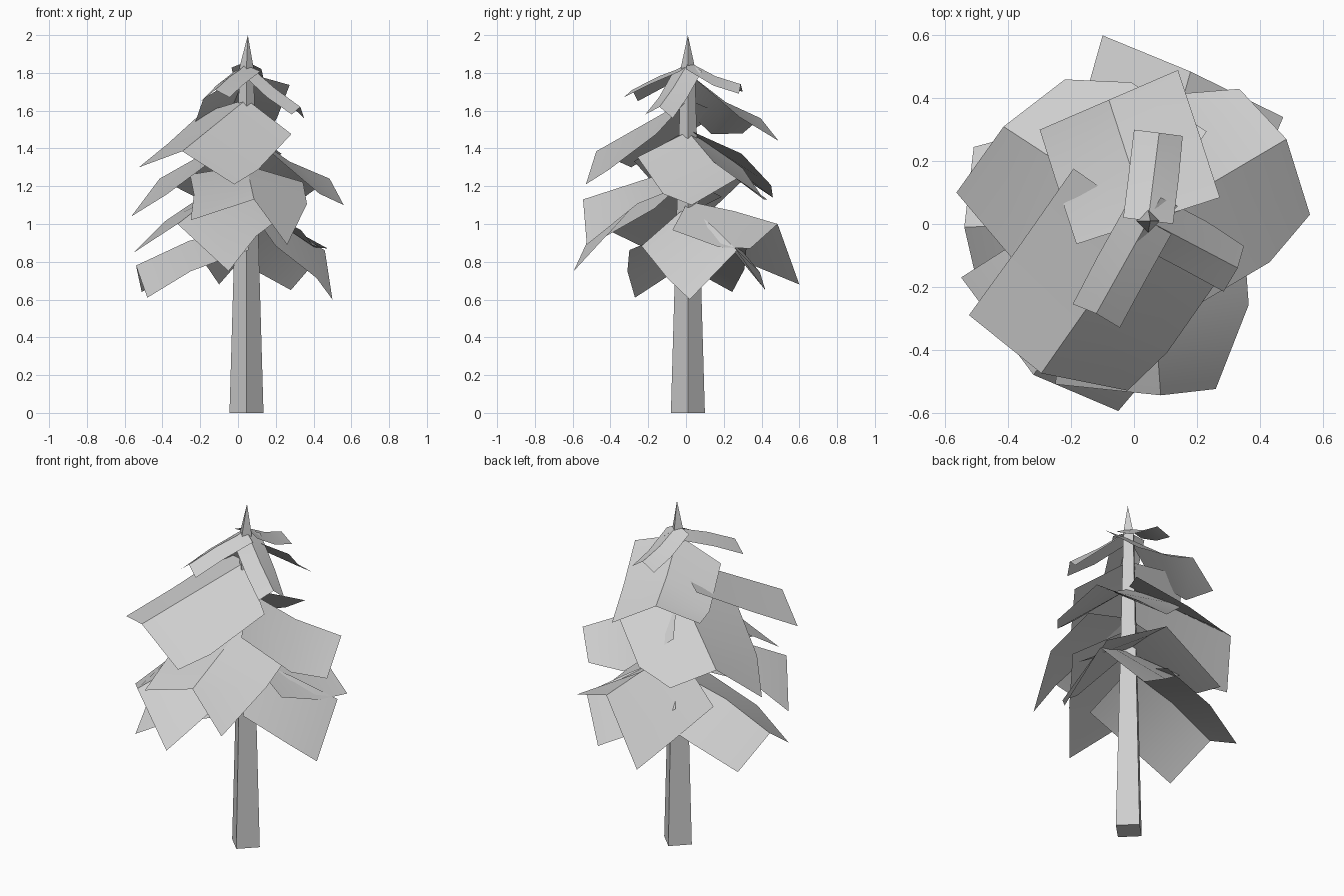
import bpy
import bmesh
from math import radians, pi
from mathutils import Vector, Matrix

default = bpy.data.objects.get("Cube")
if default:
    bpy.data.objects.remove(default, do_unlink=True)

AXIS = Vector((0.045, 0.01, 0))
COLOUR = (0.62, 0.62, 0.62, 1)

grey = bpy.data.materials.new("pale_grey")
grey.use_nodes = True
grey.diffuse_color = COLOUR
grey.node_tree.nodes["Principled BSDF"].inputs["Base Color"].default_value = COLOUR


def finish(name, bm):
    """Turn a bmesh into a named, shaded object."""
    mesh = bpy.data.meshes.new(name)
    bm.to_mesh(mesh)
    bm.free()
    mesh.materials.append(grey)
    obj = bpy.data.objects.new(name, mesh)
    bpy.context.collection.objects.link(obj)
    bpy.ops.object.select_all(action='DESELECT')
    obj.select_set(True)
    bpy.context.view_layer.objects.active = obj
    bpy.ops.object.shade_smooth_by_angle(angle=radians(25))


def make_trunk():
    """Four-sided tapering trunk ending in a sharp spike."""
    bm = bmesh.new()
    rings = []
    for radius, z in ((0.09, 0), (0.064, 0.9), (0.037, 1.83)):
        ring = []
        for side in range(4):
            arm = Matrix.Rotation(side * pi / 2, 3, 'Z') @ Vector((radius, 0, z))
            ring.append(bm.verts.new(AXIS + arm))
        rings.append(ring)
    tip = bm.verts.new(AXIS + Vector((0.007, 0, 2)))
    bm.faces.new(rings[0])
    for side in range(4):
        after = (side + 1) % 4
        for low, high in zip(rings, rings[1:]):
            bm.faces.new((low[side], low[after], high[after], high[side]))
        bm.faces.new((rings[-1][side], rings[-1][after], tip))
    bmesh.ops.recalc_face_normals(bm, faces=bm.faces[:])
    finish("trunk", bm)


def make_branch(name, root_z, half, drops, lift, ridge, wing_a, wing_b):
    """Folded sheet: a ridge from trunk to tip, with a drooping wing each side.
    The inner rows are square to the ridge; the tip row is skewed."""
    bm = bmesh.new()
    root = AXIS + Vector((0, 0, root_z))
    ridge = Vector(ridge)
    across = (ridge - root).cross(Vector((0, 0, 1))).normalized() * half
    tip_a, tip_b = Vector(wing_a) - ridge, Vector(wing_b) - ridge
    if tip_a.dot(across) < 0:
        across.negate()
    down_a, down_b = (Vector((0, 0, -drop)) for drop in drops)
    rows = []
    for t, bump, off_a, off_b in (
            (0, 0, across + down_a * 0.8, -across + down_b * 0.8),
            (0.52, lift, across + down_a, -across + down_b),
            (1, 0, tip_a, tip_b)):
        spine = root.lerp(ridge, t) + Vector((0, 0, bump))
        rows.append([bm.verts.new(spine + off) for off in (off_a, Vector(), off_b)])
    for inner, outer in zip(rows, rows[1:]):
        for i in range(2):
            bm.faces.new((inner[i], inner[i + 1], outer[i + 1], outer[i]))
    # Keep every sheet facing the sky
    bm.normal_update()
    if sum(face.normal.z for face in bm.faces) < 0:
        bmesh.ops.reverse_faces(bm, faces=bm.faces[:])
    finish(name, bm)


make_trunk()

# Crown: three narrow sprigs
make_branch("top_sprig_back", 1.86, .08, (.04, .05), -.015,
            (.08, .29, 1.74), (0, .3, 1.7), (.155, .28, 1.69))
make_branch("top_sprig_front", 1.84, .085, (.05, .04), .01,
            (-.12, -.285, 1.71), (-.195, -.255, 1.65), (-.045, -.33, 1.67))
make_branch("top_sprig_left", 1.85, .085, (.05, .05), -.01,
            (.33, -.14, 1.62), (.285, -.215, 1.58), (.35, -.07, 1.56))

# Upper boughs
make_branch("upper_bough_back", 1.8, .24, (.17, .08), -.03,
            (-.08, .395, 1.56), (-.3, .3, 1.48), (.14, .49, 1.44))
make_branch("upper_bough_front", 1.66, .29, (.09, .23), 0,
            (-.295, -.475, 1.385), (-.525, -.29, 1.3), (-.02, -.53, 1.21))

# Middle boughs
make_branch("middle_bough_left", 1.49, .31, (.2, .17), -.03,
            (.485, .27, 1.24), (.335, .43, 1.13), (.56, .03, 1.1))
make_branch("middle_bough_right", 1.5, .34, (.21, .16), 0,
            (-.415, .31, 1.24), (-.565, .1, 1.04), (-.22, .46, 1.14))
make_branch("middle_bough_front", 1.31, .3, (.11, .06), 0,
            (.085, -.545, 1.13), (.26, -.525, .89), (-.25, -.51, 1.02))

# Lower boughs
make_branch("lower_bough_back", 1.12, .3, (.28, .19), .01,
            (.18, .485, 1), (-.1, .6, .68), (.475, .34, .87))
make_branch("lower_bough_front", 1.24, .3, (.12, .2), .02,
            (-.32, -.48, 1), (-.55, -.17, .85), (-.05, -.595, .75))
make_branch("lower_bough_right", .99, .31, (.16, .15), .03,
            (-.54, -.01, .78), (-.48, -.27, .61), (-.51, .245, .64))
make_branch("lower_bough_left", 1.1, .29, (.27, .24), .01,
            (.46, .27, .86), (.5, .02, .6), (.28, .42, .65))
